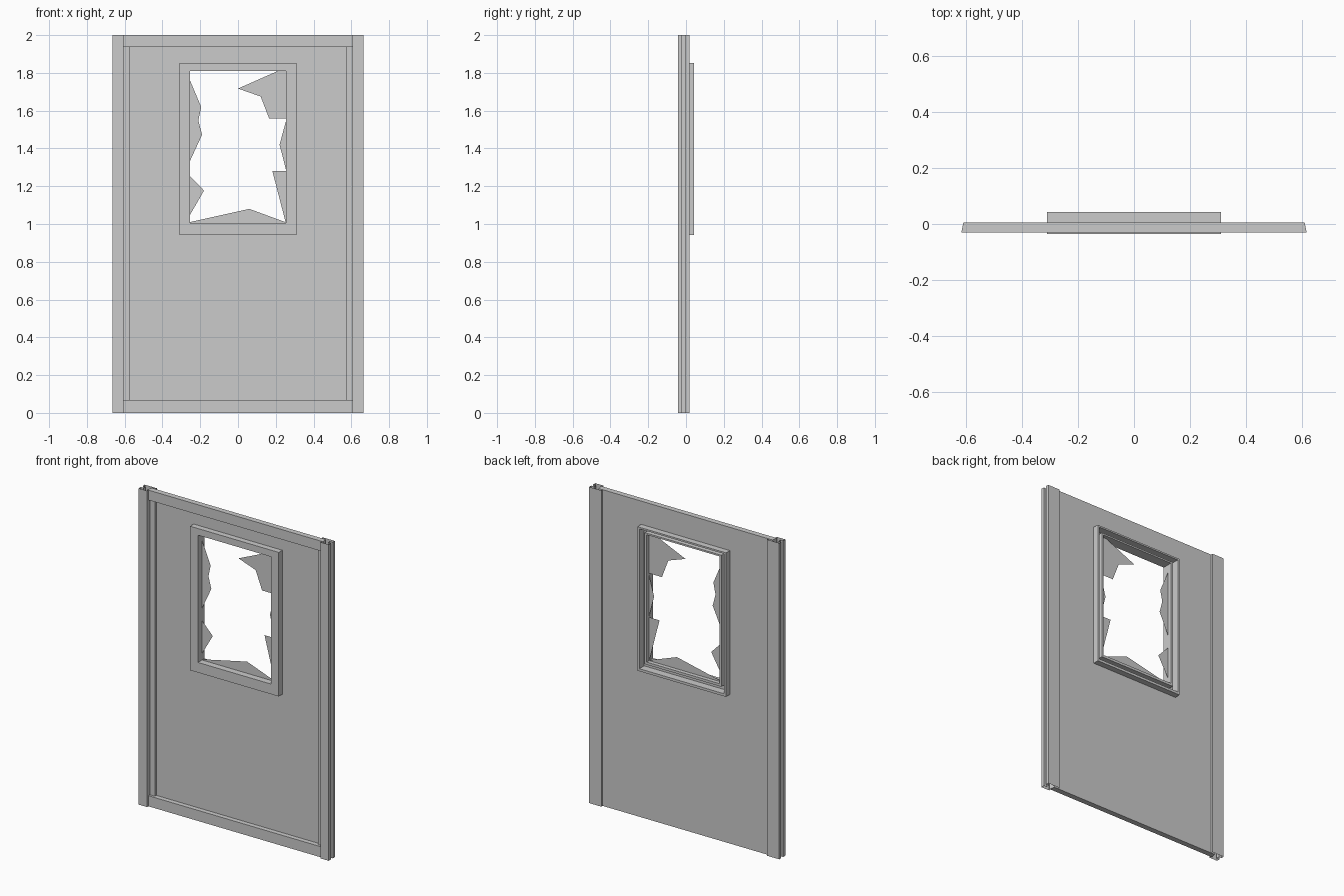
import bpy, bmesh

if "Cube" in bpy.data.objects:
    bpy.data.objects.remove(bpy.data.objects["Cube"])


def make(name, verts, faces, mirror=False):
    me = bpy.data.meshes.new(name)
    me.from_pydata(verts, [], faces)
    bm = bmesh.new()
    bm.from_mesh(me)
    bmesh.ops.recalc_face_normals(bm, faces=bm.faces)
    bm.to_mesh(me)
    bm.free()
    ob = bpy.data.objects.new(name, me)
    bpy.context.collection.objects.link(ob)
    if mirror:
        ob.modifiers.new("mirror", 'MIRROR')
    return ob


def prism(name, profile, z0, z1, caps=True, mirror=False):
    """Extrude a closed (x, y) profile upwards."""
    n = len(profile)
    verts = [(x, y, z) for z in (z0, z1) for x, y in profile]
    faces = [(i, (i + 1) % n, n + (i + 1) % n, n + i) for i in range(n)]
    if caps:
        faces += [tuple(range(n)), tuple(range(n, 2 * n))]
    return make(name, verts, faces, mirror)


def ring(name, loops, closed=True):
    """Bridge rectangular loops (x0, x1, z0, z1, y) around an opening."""
    verts, faces = [], []
    for x0, x1, z0, z1, y in loops:
        verts += [(x0, y, z0), (x1, y, z0), (x1, y, z1), (x0, y, z1)]
    n = len(loops)
    for k in range(n if closed else n - 1):
        a, b = 4 * k, 4 * ((k + 1) % n)
        for i in range(4):
            j = (i + 1) % 4
            faces.append((a + i, a + j, b + j, b + i))
    return make(name, verts, faces)


# Recessed thin panel with a window opening
outer = (-.605, .605, 0.03, 1.97)
hole = (-.305, .305, .945, 1.85)
ring("door_panel", [outer + (.005,), outer + (0,), hole + (0,), hole + (.005,)])

# Top and bottom rails with slightly slanted ends
rail = [(-.615, -.03), (.615, -.03), (.608, .005), (-.608, .005)]
prism("bottom_rail", rail, 0, .067)
prism("top_rail", rail, 1.937, 2)

# Grooved side stiles, hollow and open at the ends
stile = [(.572, .005), (.572, -.015), (.607, -.015), (.607, -.043),
         (.665, -.043), (.665, -.022), (.645, -.022), (.645, -.002),
         (.665, -.002), (.665, .018), (.58, .018), (.58, .005)]
prism("side_stile", stile, 0, 2, caps=False, mirror=True)


# Window frame: U channel, open towards the back
def frame_loop(t, y):
    """t = 0 at the outer edge, 1 at the inner edge of the frame."""
    x = .31 - .055 * t
    return (-x, x, .942 + .064 * t, 1.853 - .042 * t, y)


ring("window_frame", [frame_loop(t, y) for t, y in (
    (0, .043), (0, -.036), (1, -.036), (1, .03),
    (.75, .03), (.75, -.005), (.25, -.005), (.25, .043))])

# Broken glass left in the opening
shards = [
    [(-.256, 1.765), (-.195, 1.62), (-.21, 1.547), (-.19, 1.473), (-.256, 1.33)],
    [(-.256, 1.256), (-.18, 1.177), (-.256, 1.045)],
    [(-.256, 1.005), (-.256, 1.01), (.06, 1.08), (.256, 1.008), (.256, 1.005)],
    [(.256, 1.28), (.182, 1.28), (.252, 1.01), (.256, 1.01)],
    [(.256, 1.553), (.22, 1.42), (.256, 1.28)],
    [(.215, 1.812), (0, 1.717), (.12, 1.675), (.165, 1.558), (.256, 1.558), (.256, 1.812)],
]
for i, pts in enumerate(shards):
    make("glass_shard_%d" % (i + 1), [(x, .005, z) for x, z in pts],
         [tuple(range(len(pts)))])
